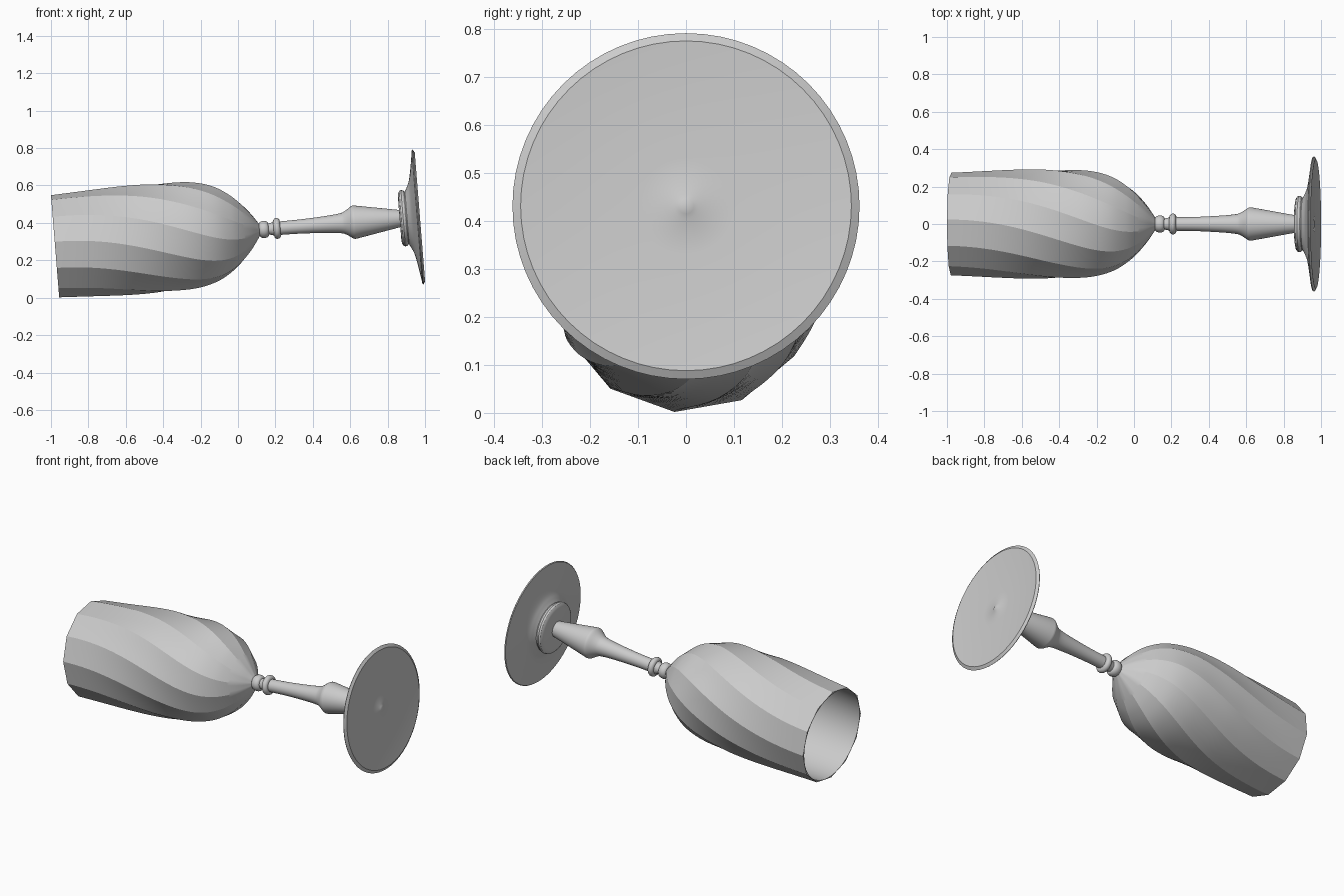
import bpy, bmesh, math
from mathutils import Matrix, Vector

cube = bpy.data.objects.get("Cube")
if cube:
    bpy.data.objects.remove(cube)

# One pale grey material
grey = bpy.data.materials.new("pale_grey")
grey.use_nodes = True
colour = (0.6, 0.6, 0.6, 1)
grey.diffuse_color = colour
grey.node_tree.nodes["Principled BSDF"].inputs["Base Color"].default_value = colour

# Glass lies on its side: the local z axis runs from the rim to the foot
tilt = math.radians(4.6)
c, s = math.cos(tilt), math.sin(tilt)
frame = Matrix(((0, -s, c, -0.978), (1, 0, 0, 0), (0, c, s, 0.275), (0, 0, 0, 1)))


def smooth_path(points, steps):
    """Catmull-Rom curve through 2D points."""
    pts = [Vector(p) for p in points]
    pts = [2 * pts[0] - pts[1]] + pts + [2 * pts[-1] - pts[-2]]
    out = []
    for a, b, d, e in zip(pts, pts[1:], pts[2:], pts[3:]):
        for i in range(steps):
            t = i / steps
            out.append(0.5 * (2 * b + (d - a) * t + (2 * a - 5 * b + 4 * d - e) * t * t
                              + (3 * b - a - 3 * d + e) * t ** 3))
    return out + [pts[-2]]


def loft(name, rings, angle, close=False):
    """Skin a list of equal-length rings of local points."""
    bm = bmesh.new()
    loops = [[bm.verts.new(frame @ Vector(p)) for p in ring] for ring in rings]
    n = len(loops[0])
    for low, high in zip(loops, loops[1:]):
        for i in range(n):
            j = (i + 1) % n
            bm.faces.new((low[i], low[j], high[j], high[i]))
    if close:
        bm.faces.new(loops[0])
        bm.faces.new(loops[-1])
    bmesh.ops.recalc_face_normals(bm, faces=bm.faces)
    mesh = bpy.data.meshes.new(name)
    bm.to_mesh(mesh)
    bm.free()
    mesh.materials.append(grey)
    obj = bpy.data.objects.new(name, mesh)
    bpy.context.collection.objects.link(obj)
    bpy.ops.object.select_all(action="DESELECT")
    obj.select_set(True)
    bpy.context.view_layer.objects.active = obj
    bpy.ops.object.shade_smooth_by_angle(angle=math.radians(angle))
    return obj


def circle(z, r, n=64):
    return [(r * math.cos(2 * math.pi * i / n), r * math.sin(2 * math.pi * i / n), z)
            for i in range(n)]


def lathe(name, profile, angle=35):
    return loft(name, [circle(z, r) for z, r in profile], angle, True)


def bead(z, core, width, height, steps=10):
    """Half-round bulge for a turned profile."""
    return [(z - width * math.cos(math.pi * i / steps),
             core + height * math.sin(math.pi * i / steps)) for i in range(steps + 1)]


# Bowl: twisted twelve-sided outside, round inside
SIDES, SPLIT = 12, 4
bowl = smooth_path([(0, .275), (.2, .284), (.4, .293), (.55, .296), (.7, .289), (.8, .273),
                    (.88, .246), (.95, .203), (1.0, .158), (1.05, .1), (1.098, .03)], 5)
START = math.radians(-95)


def twist(z):
    return math.radians(56) * min(1, (z / 1.1) ** 2 * 1.45 - (z / 1.1) ** 4 * 0.45)


def faceted(z, r):
    corners = [Vector((r * math.cos(a), r * math.sin(a), z)) for a in
               (START + twist(z) + 2 * math.pi * k / SIDES for k in range(SIDES))]
    return [corners[k].lerp(corners[(k + 1) % SIDES], i / SPLIT)
            for k in range(SIDES) for i in range(SPLIT)]


def inner(z, r):
    n = SIDES * SPLIT
    return [(r * math.cos(a), r * math.sin(a), z) for a in
            (START + twist(z) + 2 * math.pi * i / n for i in range(n))]


outside = [faceted(z, r) for z, r in reversed(bowl)]
inside = [inner(z, r * 0.96) for z, r in bowl if z < 1.06]
loft("bowl", outside + inside, 20, True)

# Two turned beads and the flared stem
lathe("stem_beads", bead(1.12, .03, .025, .016) + [(1.16, .032)]
      + bead(1.19, .038, .018, .018))
stem = smooth_path([(1.205, .036), (1.32, .038), (1.45, .045), (1.53, .053),
                    (1.56, .064), (1.59, .084), (1.6, .089)], 4)
lathe("stem", stem + [(1.61, .089), (1.855, .045)], 25)

# Foot: rounded collar, concave flare, thin rim and shallow dished underside
collar = [(1.848, .04), (1.848, .12), (1.851, .136), (1.858, .147), (1.867, .151),
          (1.877, .149), (1.884, .142)]
flare = smooth_path([(1.888, .142), (1.9, .165), (1.914, .2), (1.928, .27), (1.942, .358)], 5)
underside = [(1.947, .362), (1.957, .345), (1.951, .28), (1.946, .18), (1.944, .1),
             (1.944, .026), (1.949, .016), (1.951, .004)]
lathe("foot", collar + flare + underside, 30)
